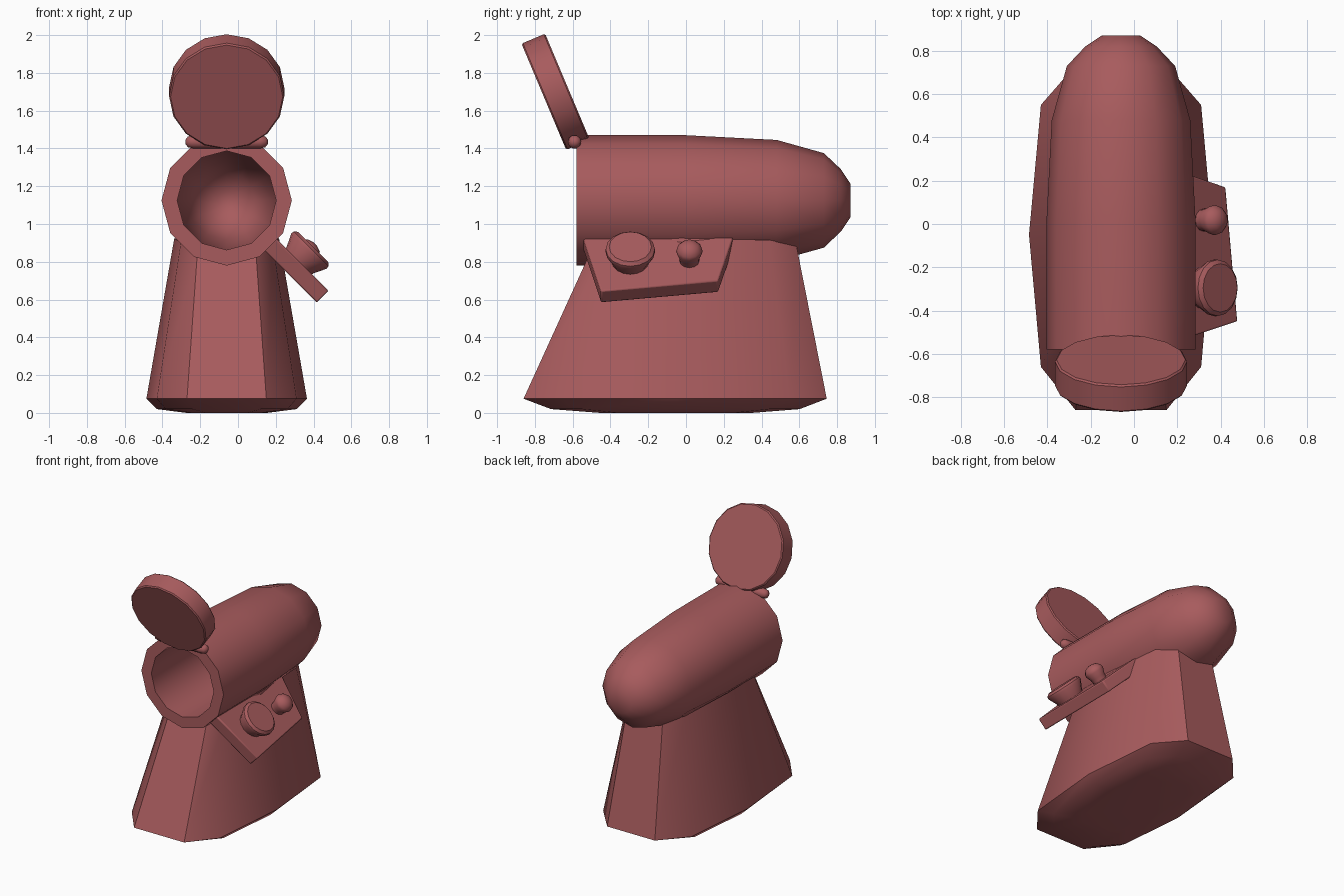
import bpy, bmesh
from math import cos, sin, tau, radians
from mathutils import Vector

if "Cube" in bpy.data.objects:
    bpy.data.objects.remove(bpy.data.objects["Cube"])

mat = bpy.data.materials.new("dusty_red")
mat.diffuse_color = (0.39, 0.105, 0.11, 1)
mat.use_nodes = True
mat.node_tree.nodes["Principled BSDF"].inputs["Base Color"].default_value = mat.diffuse_color
CX, CZ = -0.06, 1.125


def finish(name, bm, angle=35, bevel=0):
    bmesh.ops.recalc_face_normals(bm, faces=bm.faces)
    me = bpy.data.meshes.new(name)
    bm.to_mesh(me)
    bm.free()
    ob = bpy.data.objects.new(name, me)
    bpy.context.collection.objects.link(ob)
    me.materials.append(mat)
    if bevel:
        mod = ob.modifiers.new("bevel", 'BEVEL')
        mod.width, mod.segments = bevel, 2
    bpy.ops.object.select_all(action='DESELECT')
    ob.select_set(True)
    bpy.context.view_layer.objects.active = ob
    bpy.ops.object.shade_smooth_by_angle(angle=radians(angle))
    return ob


def skin(bm, rings, cap_start=True, cap_end=True):
    loops = [[bm.verts.new(p) for p in r] for r in rings]
    n = len(loops[0])
    for a, b in zip(loops, loops[1:]):
        for i in range(n):
            j = (i + 1) % n
            bm.faces.new((a[i], a[j], b[j], b[i]))
    if cap_start:
        bm.faces.new(loops[0])
    if cap_end:
        bm.faces.new(loops[-1])


def lathe(name, profile, origin, axis, sides, angle=35):
    """Turn (radius, distance) pairs around an axis."""
    axis = Vector(axis).normalized()
    u = Vector((1, 0, 0)) if abs(axis.x) < 0.1 else Vector((0, 1, 0))
    v = axis.cross(u)
    bm = bmesh.new()
    skin(bm, [[Vector(origin) + axis * d + (u * cos(tau * i / sides) + v * sin(tau * i / sides)) * r
               for i in range(sides)] for r, d in profile])
    return finish(name, bm, angle)


# Hollow barrel: inner cavity, front rim, then rounded outer shell
lathe("barrel", [(0.05, 0.78), (0.15, 0.71), (0.21, 0.58), (0.25, 0.3), (0.262, 0), (0.262, -0.58),
                 (0.345, -0.58), (0.345, 0), (0.32, 0.48), (0.25, 0.73), (0.165, 0.82), (0.09, 0.87)],
      (CX, 0, CZ), (0, 1, 0), 12, 45)

# Tapered pedestal: half outline as (bottom dx, y), (top dx, y), rim height; mirrored in x
half = [((0.21, -0.86), (0.15, -0.475), 0.835), ((0.37, -0.66), (0.24, -0.38), 0.90),
        ((0.425, -0.05), (0.278, -0.03), 0.925), ((0.37, 0.55), (0.24, 0.44), 0.915),
        ((0.20, 0.745), (0.15, 0.578), 0.89)]
outline = [(1, h) for h in half] + [(-1, h) for h in reversed(half)]
rings = [[], [], [], []]
for s, (b, t, z) in outline:
    for ring, sx, sy, h in zip(rings, (0.5, 0.87, 1), (0.5, 0.82, 1), (0, 0.02, 0.075)):
        ring.append((CX + s * b[0] * sx, -0.05 + (b[1] + 0.05) * sy, h))
    f = (z - 0.075) / 0.845
    rings[3].append((CX + s * (b[0] + (t[0] - b[0]) * f), b[1] + (t[1] - b[1]) * f, z))
bm = bmesh.new()
skin(bm, rings, cap_end=False)
finish("pedestal", bm, 40)

# Open round lid and its hinge pin
lathe("lid", [(0.297, -0.068), (0.305, -0.06), (0.305, 0.06), (0.297, 0.068)],
      (CX, -0.69, 1.70), (0, -0.926, -0.39), 16)
lathe("hinge_pin", [(0.012, -0.218), (0.03, -0.205), (0.036, -0.18), (0.036, 0.18),
                    (0.03, 0.205), (0.012, 0.218)], (CX, -0.59, 1.435), (1, 0, 0), 10, 60)

# Sloping control panel on the right side
N = Vector((1, 0, 1)).normalized()
top = [Vector(p) for p in ((0.48, -0.45, 0.645), (0.425, 0.17, 0.70), (0.195, 0.25, 0.93), (0.195, -0.545, 0.93))]
bm = bmesh.new()
skin(bm, [top, [p - N * 0.088 for p in top]])
finish("control_panel", bm, 35, 0.008)

# Two knobs standing on the panel
lathe("large_knob", [(0.095, -0.02), (0.10, 0.01), (0.132, 0.075), (0.13, 0.092), (0.112, 0.108)],
      (0.322, -0.295, 0.803), N, 16, 40)
lathe("small_knob", [(0.05, -0.02), (0.055, 0.03), (0.07, 0.07), (0.066, 0.09), (0.045, 0.115), (0.015, 0.125)],
      (0.32, 0.018, 0.805), N, 12, 50)
